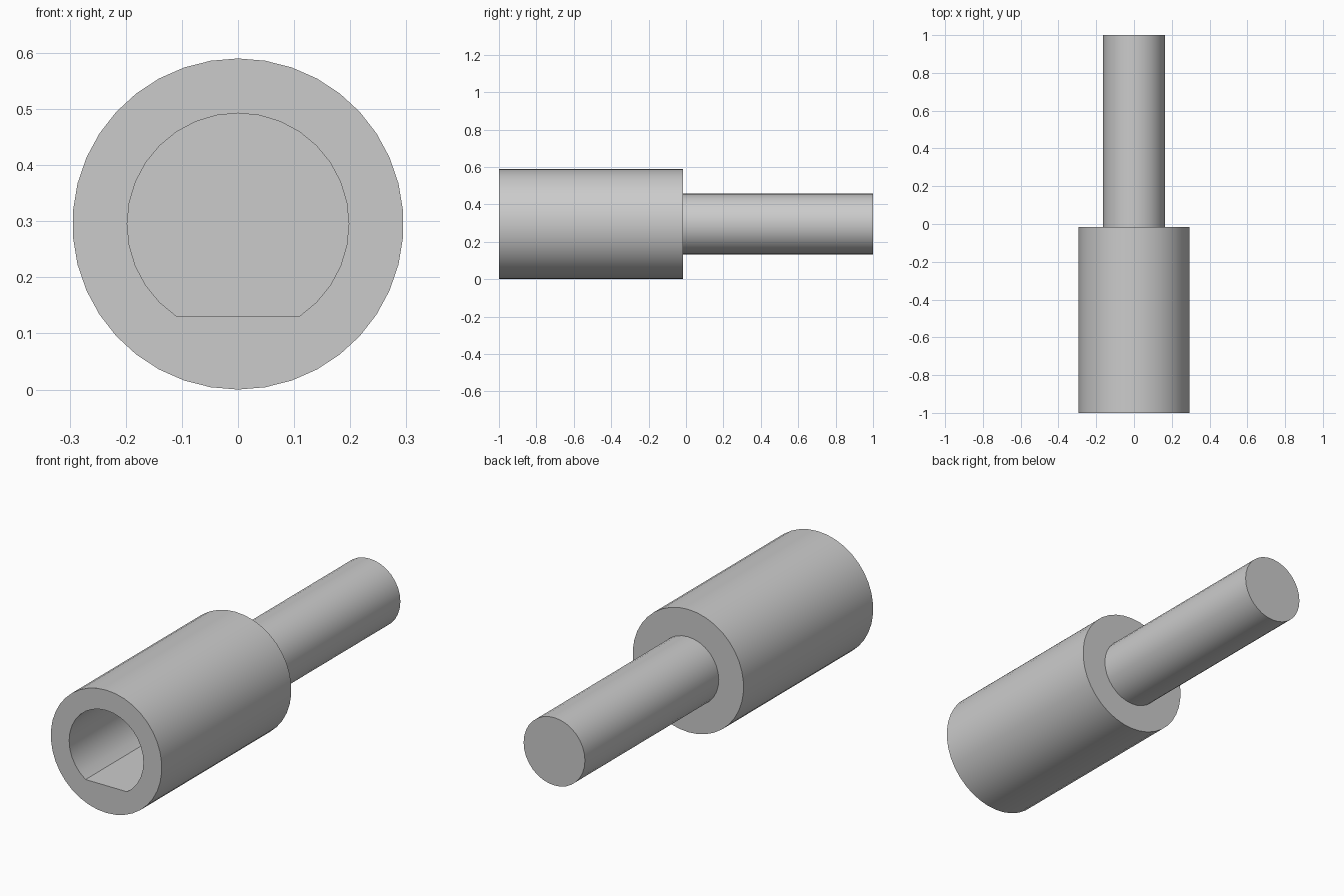
import bpy, bmesh
from math import sin, cos, pi, acos, radians

cube = bpy.data.objects.get("Cube")
if cube:
    bpy.data.objects.remove(cube, do_unlink=True)

AXIS_Z = 0.295
FRONT, STEP, BACK = -1.0, -0.016, 1.0
BODY_R, SHAFT_R, BORE_R = 0.295, 0.163, 0.1975
FLAT_DROP = 0.164          # distance from the axis down to the bore flat
BORE_DEPTH = 0.8

grey = bpy.data.materials.new("plain_grey")
grey.use_nodes = True
grey.diffuse_color = (0.6, 0.6, 0.6, 1)
grey.node_tree.nodes["Principled BSDF"].inputs["Base Color"].default_value = grey.diffuse_color


def arc(radius, half_angle, segments, closed):
    """Points around the axis, symmetric about straight up."""
    count = segments if closed else segments + 1
    angles = [-half_angle + 2 * half_angle * i / segments for i in range(count)]
    return [(radius * sin(a), AXIS_Z + radius * cos(a)) for a in angles]


def add_tube(bm, outline, y0, y1):
    """Side walls between two copies of an outline; returns both rims."""
    rims = [[bm.verts.new((x, y, z)) for x, z in outline] for y in (y0, y1)]
    a, b = rims
    n = len(outline)
    for i in range(n):
        j = (i + 1) % n
        bm.faces.new((a[i], a[j], b[j], b[i]))
    return a, b


def rim_edges(bm, rim):
    return [bm.edges.get((rim[i - 1], rim[i])) for i in range(len(rim))]


def finish(bm, name):
    bmesh.ops.recalc_face_normals(bm, faces=bm.faces)
    mesh = bpy.data.meshes.new(name)
    bm.to_mesh(mesh)
    bm.free()
    mesh.materials.append(grey)
    obj = bpy.data.objects.new(name, mesh)
    bpy.context.collection.objects.link(obj)
    bpy.ops.object.select_all(action='DESELECT')
    obj.select_set(True)
    bpy.context.view_layer.objects.active = obj
    bpy.ops.object.shade_smooth_by_angle(angle=radians(25))


# Socket body with a blind D-shaped bore
bm = bmesh.new()
outer_front, outer_back = add_tube(bm, arc(BODY_R, pi, 38, True), FRONT, STEP)
bore_outline = arc(BORE_R, pi - acos(FLAT_DROP / BORE_R), 26, False)
bore_front, bore_floor = add_tube(bm, bore_outline, FRONT, FRONT + BORE_DEPTH)
bm.faces.new(outer_back)
bm.faces.new(bore_floor)
bmesh.ops.triangle_fill(bm, use_beauty=True,
                        edges=rim_edges(bm, outer_front) + rim_edges(bm, bore_front))
finish(bm, "socket_body")

# Solid shaft, set slightly into the body
bm = bmesh.new()
shaft_start, shaft_end = add_tube(bm, arc(SHAFT_R, pi, 32, True), STEP - 0.05, BACK)
bm.faces.new(shaft_start)
bm.faces.new(shaft_end)
finish(bm, "shaft")
